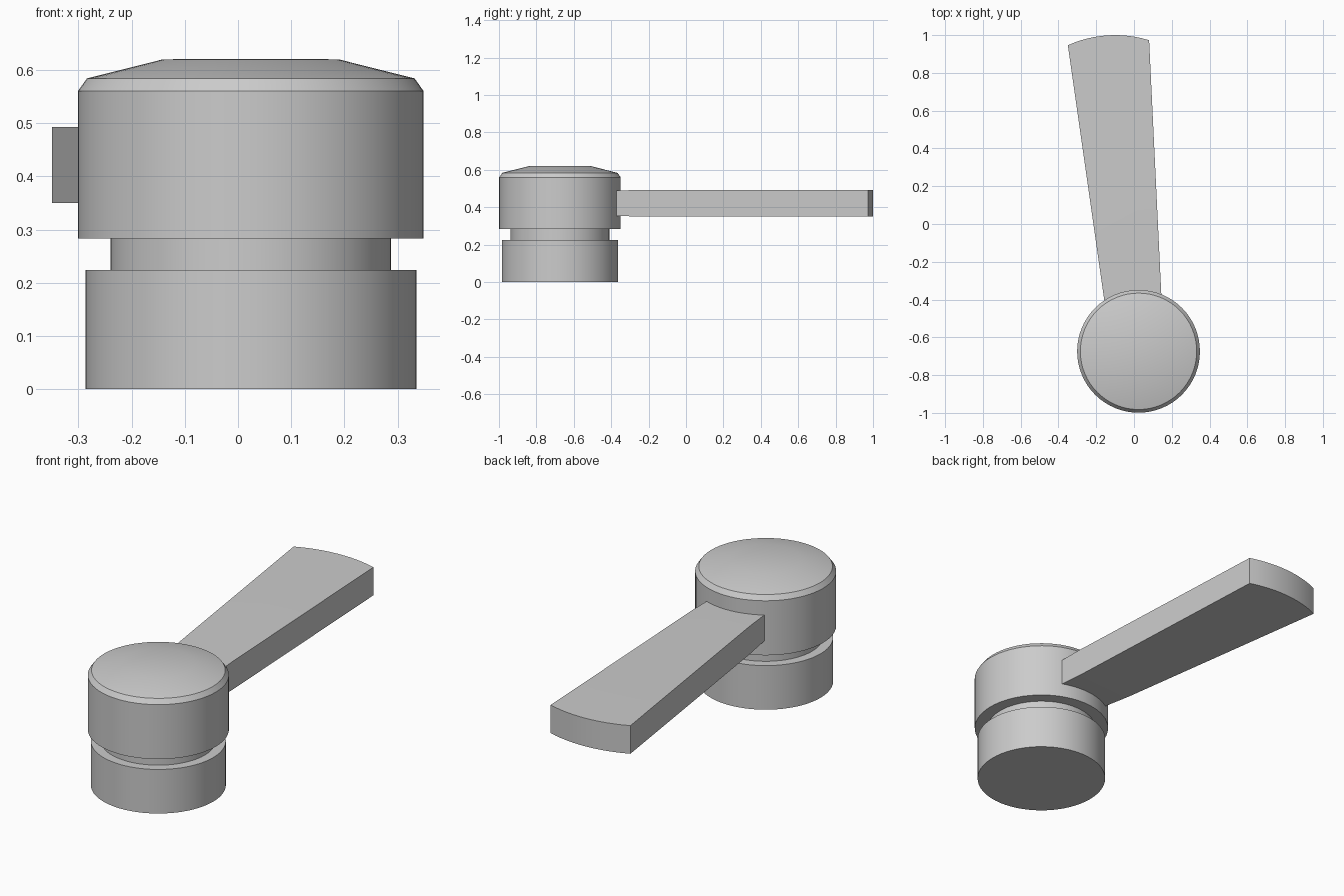
import bpy, bmesh, math

if "Cube" in bpy.data.objects:
    bpy.data.objects.remove(bpy.data.objects["Cube"])

CX, CY, SEG = 0.024, -0.674, 64


def finish(name, bm):
    bmesh.ops.recalc_face_normals(bm, faces=bm.faces[:])
    mesh = bpy.data.meshes.new(name)
    bm.to_mesh(mesh)
    bm.free()
    ob = bpy.data.objects.new(name, mesh)
    bpy.context.collection.objects.link(ob)
    bpy.ops.object.select_all(action='DESELECT')
    ob.select_set(True)
    bpy.context.view_layer.objects.active = ob
    bpy.ops.object.shade_smooth_by_angle(angle=math.radians(25))
    return ob


def lathe(name, profile):
    """Revolve (radius, z) points around the knob axis."""
    bm = bmesh.new()
    vs = [bm.verts.new((r, 0, z)) for r, z in profile]
    es = [bm.edges.new(p) for p in zip(vs, vs[1:])]
    bmesh.ops.spin(bm, geom=vs + es, cent=(0, 0, 0), axis=(0, 0, 1),
                   angle=math.tau, steps=SEG, use_duplicate=False)
    bmesh.ops.remove_doubles(bm, verts=bm.verts[:], dist=1e-5)
    ob = finish(name, bm)
    ob.location = (CX, CY, 0)
    return ob


# Base drum with the recessed neck above it
lathe("base_and_neck", [(0, 0), (0.311, 0), (0.311, 0.224),
                        (0.264, 0.224), (0.264, 0.283)])

# Cap with chamfered rim and shallow domed top
lathe("cap", [(0, 0.283), (0.325, 0.283), (0.325, 0.56),
              (0.308, 0.584), (0.165, 0.62), (0, 0.621)])


# Lever: tapered bar, slightly thinner at the root, rounded at the tip
def left_x(y):
    return -0.35 + (0.945 - y) * 0.143


def right_x(y):
    return 0.08 + (0.973 - y) * 0.048


tip = []
for i in range(13):
    x = 0.08 - 0.43 * i / 12
    tip.append((x, 0.39 + math.sqrt(0.61 ** 2 - (x + 0.1) ** 2)))

ROOT, BEND = -0.42, -0.25
outline = [(left_x(BEND), BEND), (left_x(ROOT), ROOT),
           (right_x(ROOT), ROOT), (right_x(BEND), BEND)] + tip
bm = bmesh.new()
rings = []
for z, inset in ((0.35, 0.006), (0.493, -0.006)):
    rings.append([bm.verts.new((x, y, z + (inset if y == ROOT else 0)))
                  for x, y in outline])
for ring in rings:
    bm.faces.new(ring[:4])
    bm.faces.new([ring[0]] + ring[3:])
low, high = rings
n = len(outline)
for i in range(n):
    j = (i + 1) % n
    bm.faces.new((low[i], low[j], high[j], high[i]))
finish("lever", bm)
